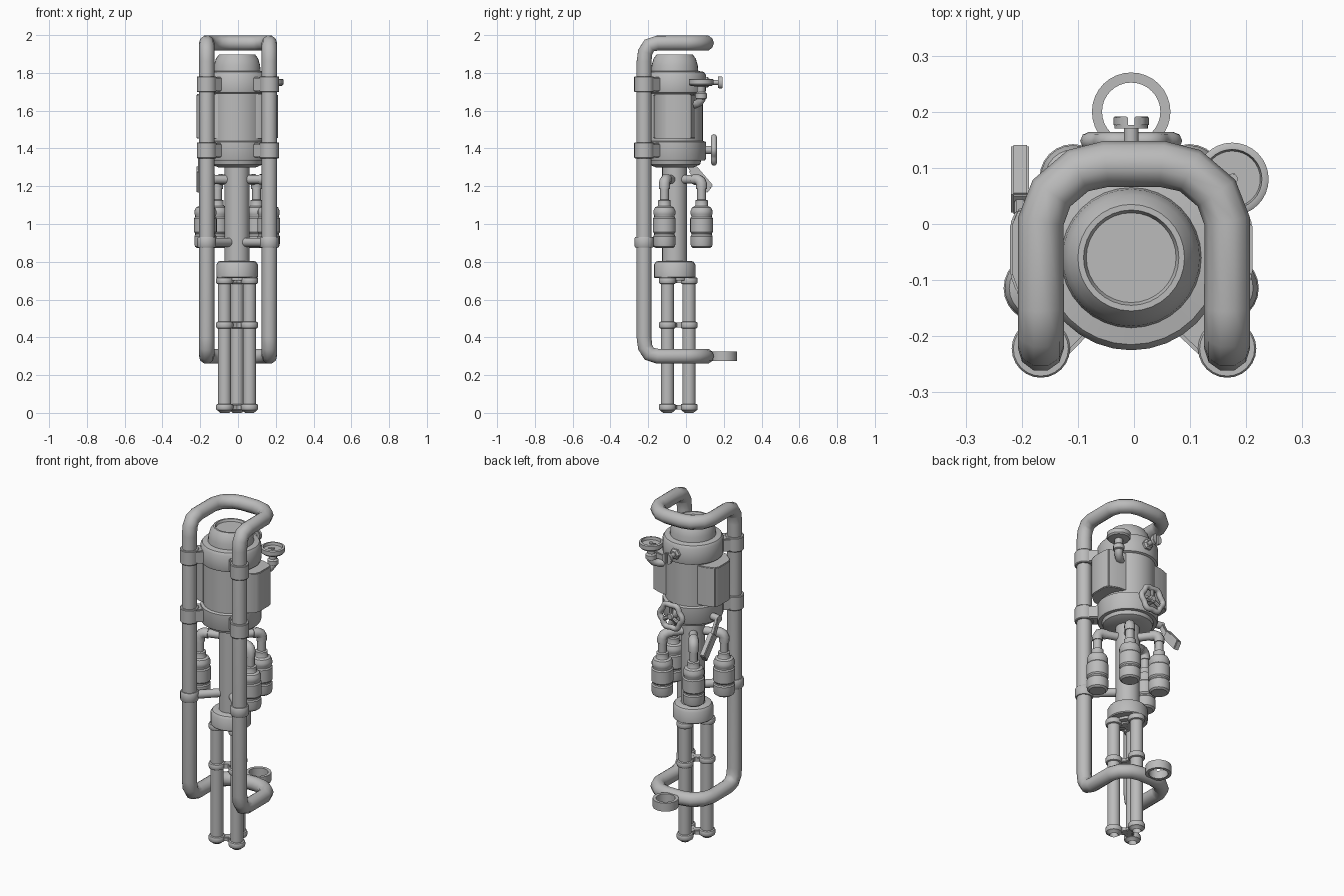
import bpy, bmesh, math
from mathutils import Vector, Matrix

if "Cube" in bpy.data.objects:
    bpy.data.objects.remove(bpy.data.objects["Cube"])

CX, CY = -0.005, -0.06          # main axis
mat = bpy.data.materials.new("grey metal")
mat.diffuse_color = (0.5, 0.5, 0.5, 1)
mat.use_nodes = True
mat.node_tree.nodes["Principled BSDF"].inputs["Base Color"].default_value = mat.diffuse_color


def finish(ob, angle=35):
    ob.data.materials.clear()
    ob.data.materials.append(mat)
    bpy.ops.object.select_all(action='DESELECT')
    ob.select_set(True)
    bpy.context.view_layer.objects.active = ob
    bpy.ops.object.shade_smooth_by_angle(angle=math.radians(angle))
    return ob


def from_bmesh(name, bm, matrix=Matrix(), angle=35):
    bmesh.ops.recalc_face_normals(bm, faces=bm.faces)
    me = bpy.data.meshes.new(name)
    bm.to_mesh(me)
    bm.free()
    ob = bpy.data.objects.new(name, me)
    ob.matrix_world = matrix
    bpy.context.collection.objects.link(ob)
    return finish(ob, angle)


def lathe(name, profile, loc=(0, 0, 0), axis=(0, 0, 1), sides=24):
    """Revolve (radius, height) pairs around an axis and cap both ends."""
    bm = bmesh.new()
    rings = []
    for r, h in profile:
        rings.append([bm.verts.new((r * math.cos(2 * math.pi * i / sides),
                                    r * math.sin(2 * math.pi * i / sides), h)) for i in range(sides)])
    for a, b in zip(rings, rings[1:]):
        for i in range(sides):
            j = (i + 1) % sides
            bm.faces.new((a[i], a[j], b[j], b[i]))
    bm.faces.new(rings[0])
    bm.faces.new(rings[-1])
    rot = Vector((0, 0, 1)).rotation_difference(Vector(axis)).to_matrix().to_4x4()
    return from_bmesh(name, bm, Matrix.Translation(loc) @ rot)


def rod(name, a, b, r, sides=16):
    a, b = Vector(a), Vector(b)
    return lathe(name, [(r, 0), (r, (b - a).length)], a, b - a, sides)


def pipe(name, pts, r, cyclic=False, res=2):
    cu = bpy.data.curves.new(name, 'CURVE')
    cu.dimensions = '3D'
    cu.bevel_depth, cu.bevel_resolution, cu.use_fill_caps = r, res, True
    sp = cu.splines.new('POLY')
    sp.points.add(len(pts) - 1)
    for p, q in zip(sp.points, pts):
        p.co = (*q, 1)
    sp.use_cyclic_u = cyclic
    ob = bpy.data.objects.new(name, cu)
    bpy.context.collection.objects.link(ob)
    bpy.ops.object.select_all(action='DESELECT')
    ob.select_set(True)
    bpy.context.view_layer.objects.active = ob
    bpy.ops.object.convert(target='MESH')
    return finish(bpy.context.object, 50)


def prism(name, outline, depth, matrix, bevel=0.0):
    """Extrude a 2D outline along local z."""
    bm = bmesh.new()
    face = bm.faces.new([bm.verts.new((x, y, 0)) for x, y in outline])
    ext = bmesh.ops.extrude_face_region(bm, geom=[face])
    bmesh.ops.translate(bm, vec=(0, 0, depth),
                        verts=[v for v in ext['geom'] if isinstance(v, bmesh.types.BMVert)])
    if bevel:
        bmesh.ops.bevel(bm, geom=list(bm.edges), offset=bevel, segments=2, affect='EDGES')
    return from_bmesh(name, bm, matrix)


def box(name, size, matrix, bevel=0.006):
    x, y, z = (s / 2 for s in size)
    return prism(name, [(-x, -y), (x, -y), (x, y), (-x, y)], size[2],
                 matrix @ Matrix.Translation((0, 0, -z)), bevel)


# Bent tube frame: two front rails joined by a rear arch at top and bottom
half = [(.05, .107, 1.958), (.10, .095, 1.958), (.147, .055, 1.958), (.166, .005, 1.958),
        (.166, -.15, 1.958), (.166, -.195, 1.945), (.166, -.216, 1.91), (.166, -.222, 1.86)]
half += [(x, y, 2.258 - z) for x, y, z in reversed(half)]
loop = half + [(-x, y, z) for x, y, z in reversed(half)]
pipe("tube_frame", loop, .041, True, 3)

# Motor housing with domed, recessed cap
lathe("motor_housing", [
    (.10, 1.30), (.135, 1.315), (.14, 1.335), (.16, 1.335), (.165, 1.345), (.165, 1.435),
    (.15, 1.44), (.15, 1.69), (.162, 1.695), (.165, 1.705), (.165, 1.79), (.155, 1.805),
    (.125, 1.81), (.122, 1.84), (.112, 1.875), (.095, 1.898), (.085, 1.898), (.08, 1.885)],
    (CX, CY, 0), sides=32)

# Side housings with chamfered corners
for s in (-1, 1):
    prism("side_housing", [(s * .10, -.175), (s * .15, -.165), (s * .205, -.12), (s * .216, -.09),
                           (s * .216, 0), (s * .205, .025), (s * .15, .045), (s * .08, .05)],
          .235, Matrix.Translation((CX, 0, 1.452)), .004)

# Clamps and stays holding the frame
for s in (-1, 1):
    rail = Vector((s * .166, -.222, 0))
    inward = Vector((CX, CY, 0)) - rail
    turn = Matrix.Rotation(math.atan2(inward.y, inward.x), 4, 'Z')
    for z in (1.74, 1.39):
        lathe("frame_clamp", [(.049, -.042), (.052, -.038), (.052, .038), (.049, .042)],
              rail + Vector((0, 0, z)))
        box("clamp_arm", (.13, .085, .076),
            Matrix.Translation(rail + inward * .27 + Vector((0, 0, z))) @ turn)
    lathe("stay_collar", [(.046, -.028), (.05, -.022), (.05, .022), (.046, .028)],
          rail + Vector((0, 0, .903)))
    at = Vector((0, 0, .903))
    rod("frame_stay", rail + at, rail + inward * .85 + at, .024)

# Central column and barrel collar
lathe("column", [(.066, .70), (.066, 1.33)], (CX, CY, 0))
lathe("barrel_collar", [(.105, .715), (.11, .72), (.11, .785), (.10, .80), (.085, .805)],
      (CX, CY, 0))

# Three hollow barrels held by trefoil brackets
spots = [Vector((CX + .076 * math.cos(math.radians(a)), CY + .076 * math.sin(math.radians(a)), 0))
         for a in (90, 210, 330)]
for p in spots:
    lathe("barrel", [(.024, .10), (.024, .012), (.035, .012), (.035, .72)], p)
    for z in (.70, .465, .03):
        ring = [(.037, -.018), (.043, -.015), (.046, -.007), (.046, .007), (.043, .015), (.037, .018)]
        if z < .1:                                   # open muzzle ring
            ring = [(.024, 0), (.024, -.03)] + ring
        lathe("bracket_ring", ring, p + Vector((0, 0, z)))
for z in (.70, .465, .03):
    c = Vector((CX, CY, z))
    for p in spots:
        d = p - Vector((CX, CY, 0))
        box("bracket_arm", (.05, .045, .026), Matrix.Translation(c + d * .3)
            @ Matrix.Rotation(math.atan2(d.y, d.x), 4, 'Z'), .004)

# Four canisters on elbow pipes, spaced as a pentagon with an open front
for deg in (-18, 54, 126, 198):
    d = Vector((math.cos(math.radians(deg)), math.sin(math.radians(deg)), 0))
    c = Vector((CX, CY, 0))
    p = c + d * .176
    lathe("canister", [
        (.045, .872), (.055, .88), (.059, .895), (.059, .935), (.054, .942), (.054, .95),
        (.06, .958), (.06, 1.03), (.054, 1.037), (.054, 1.045), (.058, 1.052), (.058, 1.07),
        (.05, 1.088), (.036, 1.094), (.033, 1.10), (.033, 1.125), (.02, 1.13)], p)
    z = Vector((0, 0, 1))
    pipe("canister_pipe", [p + z * 1.11, p + z * 1.20], .024)
    pipe("pipe_elbow", [p + z * 1.185, p + z * 1.212, p - d * .008 + z * 1.228,
                        p - d * .025 + z * 1.236, p - d * .05 + z * 1.236], .029)
    rod("feed_pipe", p - d * .04 + z * 1.236, c + d * .05 + z * 1.236, .023)

# Pressure gauge on a bent stem
g = Vector((.175, .08, 0))
lathe("gauge", [(.03, 1.728), (.058, 1.732), (.065, 1.74), (.065, 1.765), (.06, 1.768),
                (.053, 1.768), (.05, 1.752)], g, sides=32)
box("gauge_needle", (.035, .006, .005),
    Matrix.Translation(g + Vector((-.01, 0, 1.754))) @ Matrix.Rotation(.5, 4, 'Z'), 0)
lathe("gauge_pin", [(.01, 1.75), (.01, 1.76)], g, sides=12)
lathe("gauge_nut", [(.02, 1.66), (.03, 1.665), (.03, 1.69), (.02, 1.70)], g)
pipe("gauge_stem", [g + Vector(o) for o in ((0, 0, 1.735), (0, 0, 1.66), (-.01, -.012, 1.642),
                                            (-.03, -.03, 1.634), (-.10, -.09, 1.634))], .023)

# Slotted bleed screw at the back
lathe("bleed_screw_seat", [(.032, 0), (.032, .02), (.022, .03)], (CX, .095, 1.75), (0, 1, 0), 6)
rod("bleed_screw_stem", (CX, .1, 1.75), (CX, .175, 1.75), .013)
for s in (-1, 1):
    arc = [(.006 * s, -.032), (.006 * s, .032)] + [
        (s * (.006 + .026 * math.cos(t)), .032 * math.sin(t)) for t in (1.1, .6, 0, -.6, -1.1)]
    prism("bleed_screw_head", arc, .018, Matrix.Translation((CX, .192, 1.75))
          @ Matrix.Rotation(math.pi / 2, 4, 'X'), .002)
lathe("bleed_screw_base", [(.03, 0), (.03, .006)], (CX, .17, 1.75), (0, 1, 0))

# Scalloped hand wheel
rim = []
for i in range(48):
    t = 2 * math.pi * i / 48
    r = .07 + .005 * math.cos(6 * t)
    rim.append((CX + r * math.cos(t), .148, 1.392 + r * math.sin(t)))
pipe("hand_wheel_rim", rim, .016, True)
lathe("hand_wheel_hub", [(.022, .0), (.022, .06), (.015, .066)], (CX, .095, 1.392), (0, 1, 0))
for k in range(3):
    t = math.radians(90 + 120 * k)
    rod("hand_wheel_spoke", (CX, .148, 1.392),
        (CX + .07 * math.cos(t), .148, 1.392 + .07 * math.sin(t)), .011, 8)

# Trigger lever on the left side: thin arm, broad paddle
side = Matrix(((0, 0, 1, -.219), (1, 0, 0, 0), (0, 1, 0, 0), (0, 0, 0, 1)))
prism("lever_paddle", [(.053, 1.31), (.143, 1.205), (.112, 1.163), (.015, 1.275)], .032, side, .004)
prism("lever_arm", [(-.03, 1.375), (.0, 1.385), (.045, 1.30), (.02, 1.28)], .02,
      Matrix.Translation((.006, 0, 0)) @ side, .003)
rod("lever_pivot", (-.215, -.01, 1.37), (-.10, -.03, 1.37), .02)

# Ring on the lower rear arch
lathe("rear_ring", [(.052, .275), (.07, .275), (.07, .325), (.052, .325), (.052, .276)],
      (CX, .2, 0), sides=32)
ring = bpy.context.object
bm = bmesh.new()
bm.from_mesh(ring.data)
bmesh.ops.delete(bm, geom=[f for f in bm.faces if len(f.verts) > 4], context='FACES_ONLY')
bm.to_mesh(ring.data)
bm.free()
